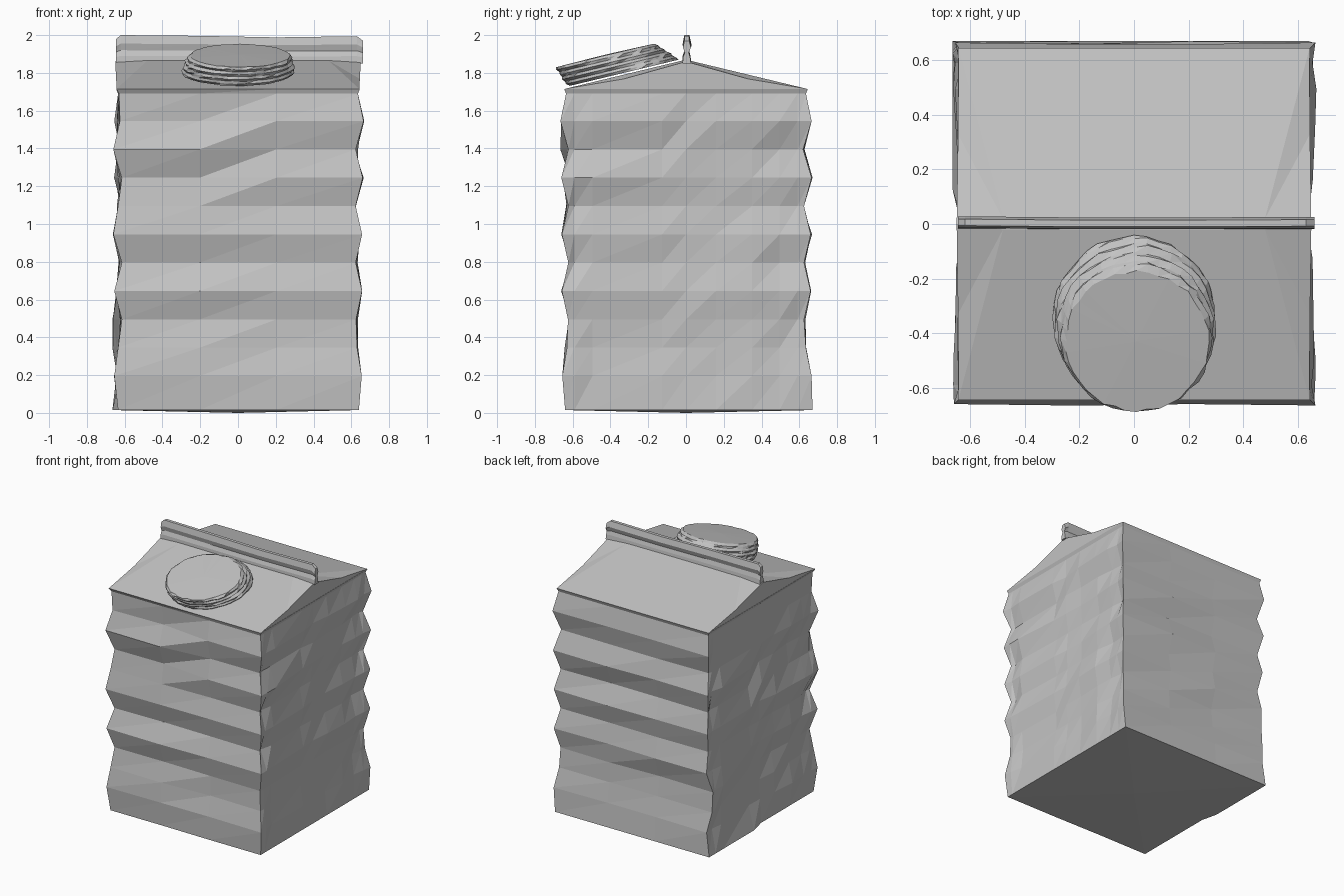
import bpy, bmesh, math, random
from mathutils import Vector

random.seed(7)
if "Cube" in bpy.data.objects:
    bpy.data.objects.remove(bpy.data.objects["Cube"], do_unlink=True)

GREY = (0.55, 0.55, 0.55, 1)
card = bpy.data.materials.new("plain grey card")
card.use_nodes = True
card.diffuse_color = GREY
card.node_tree.nodes["Principled BSDF"].inputs["Base Color"].default_value = GREY


def finish(name, bm):
    """Turn a bmesh into a flat-shaded object."""
    bmesh.ops.recalc_face_normals(bm, faces=bm.faces)
    mesh = bpy.data.meshes.new(name)
    bm.to_mesh(mesh)
    bm.free()
    mesh.materials.append(card)
    obj = bpy.data.objects.new(name, mesh)
    bpy.context.collection.objects.link(obj)


def loft(name, rings, tip=None, base=None):
    """Join closed rings with diagonal triangles; cap ends, fanned to a point if given."""
    bm = bmesh.new()
    loops = [[bm.verts.new(p) for p in ring] for ring in rings]
    n = len(loops[0])
    for low, high in zip(loops, loops[1:]):
        for i in range(n):
            j = (i + 1) % n
            bm.faces.new((low[i], low[j], high[j]))
            bm.faces.new((low[i], high[j], high[i]))
    for loop, point in ((loops[0], base), (loops[-1], tip)):
        if point is None:
            bm.faces.new(loop)
        else:
            c = bm.verts.new(point)
            for i in range(n):
                bm.faces.new((loop[i], loop[(i + 1) % n], c))
    finish(name, bm)


# Crumpled carton body: stacked rings, pleats differ at each end of a wall (hundredths)
HALF = 0.635
EAVE = 1.715
levels = [0.015] + [0.195 + 0.15 * k for k in range(10)] + [1.69, EAVE]
wide = [-1, -0.32, 0.32]
narrow = [-1, -0.93, -0.78, -0.2, 0.0, 0.25, 0.55, 0.78, 0.93]
even = [.5, 2, -.5, -1, 2.2, -1.2, 2.2, -1.2, 2.5, -1.2, 3, 0, 1]
offset = [0, 2, 0, -2, 2, -2, 2.5, 0, -2, 2.5, -1, -.5, 1]
rear = [3.5, 3, 0, -1, 2.5, -1, 2.5, -1, 3, -1.5, 3, 0, 1]
dented = [3, .5, 3, 3, 0, -1, 1, -1, 1.5, -1, 2, 0, 1]
walls = [(Vector((0, -1, 0)), wide, offset, even),
         (Vector((1, 0, 0)), narrow, even, even),
         (Vector((0, 1, 0)), wide, rear, rear),
         (Vector((-1, 0, 0)), narrow, dented, offset)]

rings = []
for k, z in enumerate(levels):
    ring = []
    free = 0 < k < len(levels) - 2
    for w, (out, columns, start, end) in enumerate(walls):
        along = Vector((-out.y, out.x, 0))
        for t in columns:
            push = (start if t < 0 else end)[k] / 100
            spread = HALF * t
            if t == -1:
                spread -= walls[w - 1][3][k] / 100
            elif columns is narrow and free:
                push = push * (0.2 + 0.8 * abs(t)) + random.uniform(-0.02, 0.01)
            elif free:
                push += random.uniform(-0.01, 0.008)
            p = out * (HALF + push) + along * spread
            ring.append((p.x, p.y, z))
    rings.append(ring)
loft("carton_body", rings, base=(0, 0, 0))

# Low gable roof with folded gussets at both ends
bm = bmesh.new()
eave, fold, mid, ridge = {}, {}, {}, {}
for sx in (-1, 1):
    ridge[sx] = bm.verts.new((0.65 * sx, 0, 1.86))
    for sy in (-1, 1):
        eave[sx, sy] = bm.verts.new((0.643 * sx, 0.643 * sy, EAVE))
        fold[sx, sy] = bm.verts.new((0.48 * sx, 0.02 * sy, 1.865))
        mid[sx, sy] = bm.verts.new((0.645 * sx, 0.33 * sy, 1.768))
for sy in (-1, 1):
    bm.faces.new((eave[-1, sy], eave[1, sy], fold[1, sy], fold[-1, sy]))
    for sx in (-1, 1):
        bm.faces.new((eave[sx, sy], mid[sx, sy], fold[sx, sy]))
        bm.faces.new((mid[sx, sy], ridge[sx], fold[sx, sy]))
for sx in (-1, 1):
    bm.faces.new((eave[sx, -1], mid[sx, -1], ridge[sx], mid[sx, 1], eave[sx, 1]))
    bm.faces.new((fold[sx, -1], fold[sx, 1], ridge[sx]))
bm.faces.new((fold[-1, -1], fold[1, -1], fold[1, 1], fold[-1, 1]))
finish("gable_roof", bm)

# Pinched ridge seam with a rolled top edge
profile = [(-.02, 1.85), (-.018, 1.89), (-.008, 1.92), (-.018, 1.955), (-.01, 2.0),
           (.014, 2.0), (.024, 1.955), (.012, 1.92), (.02, 1.89), (.024, 1.85)]
seam = []
for x, drop, shift in ((-.645, .02, .004), (-.62, 0, .004), (-.2, .004, 0),
                       (.2, .012, 0), (.63, .006, .002), (.662, .03, .002)):
    seam.append([(x, y + shift, z - drop * (z - 1.85) / 0.15) for y, z in profile])
loft("ridge_seam", seam)

# Tilted round cap: uneven stacked rims leaning towards the front
SEGMENTS = 40
TILT = math.radians(13.5)
low, high = Vector((0, -0.33, 1.80)), Vector((0.01, -0.43, 1.892))
radii = [0.292, 0.298, 0.288, 0.295, 0.282, 0.288, 0.272, 0.277, 0.262]
cap = []
for k, radius in enumerate(radii):
    centre = low.lerp(high, k / (len(radii) - 1))
    ring = []
    for i in range(SEGMENTS):
        a = math.tau * i / SEGMENTS
        r = radius + random.uniform(-0.006, 0.006)
        d = r * math.sin(a)
        ring.append(centre + Vector((r * math.cos(a), d * math.cos(TILT), d * math.sin(TILT))))
    cap.append(ring)
loft("screw_cap", cap, tip=high + Vector((0, 0, 0.004)))
